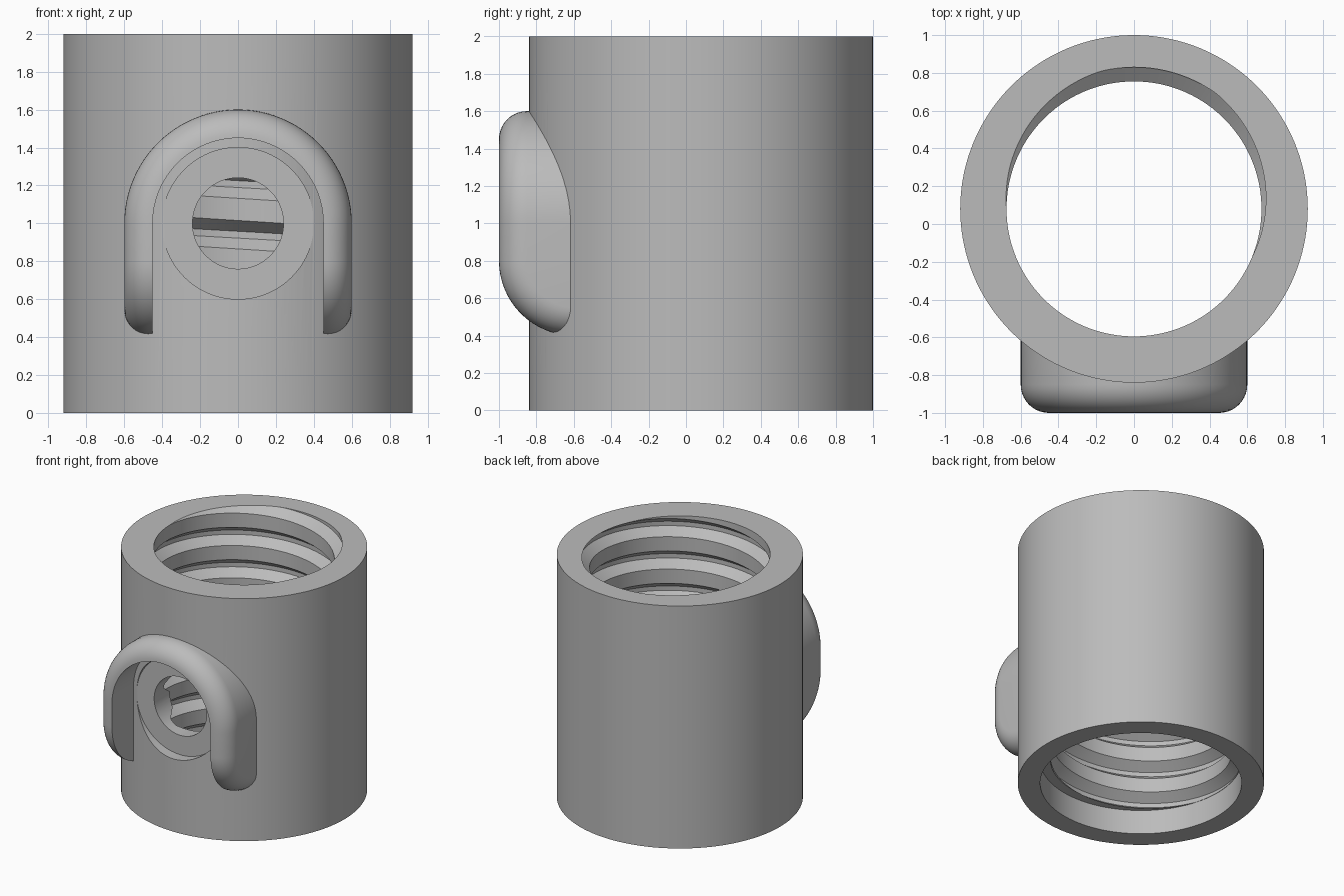
import bpy, bmesh
from math import sin, cos, pi, sqrt, radians

if "Cube" in bpy.data.objects:
    bpy.data.objects.remove(bpy.data.objects["Cube"])

CY = 0.08                        # tube axis position in y
OUTER, MINOR, MAJOR = 0.92, 0.675, 0.75
HEIGHT, SHELF = 2.0, 0.2
PITCH, PHASE = 0.267, 0.94       # groove centre height at the back
ROOT, FOOT = 0.018, 0.075        # groove half widths at root and at mouth
COLS = 144

gray = bpy.data.materials.new("plain gray")
gray.use_nodes = True
color = (0.5, 0.5, 0.5, 1)
gray.diffuse_color = color
gray.node_tree.nodes["Principled BSDF"].inputs["Base Color"].default_value = color


def loft(name, loops, caps=False):
    """Skin a row of closed loops with equal point counts."""
    bm = bmesh.new()
    rows = [[bm.verts.new(p) for p in loop] for loop in loops]
    n = len(rows[0])
    for a, b in zip(rows, rows[1:]):
        for j in range(n):
            k = (j + 1) % n
            bm.faces.new((a[j], a[k], b[k], b[j]))
    if caps:
        bm.faces.new(rows[0])
        bm.faces.new(rows[-1])
    bmesh.ops.remove_doubles(bm, verts=bm.verts, dist=0.0004)
    bmesh.ops.recalc_face_normals(bm, faces=bm.faces)
    mesh = bpy.data.meshes.new(name)
    bm.to_mesh(mesh)
    bm.free()
    ob = bpy.data.objects.new(name, mesh)
    bpy.context.collection.objects.link(ob)
    mesh.materials.append(gray)
    return ob


def select(ob):
    bpy.ops.object.select_all(action="DESELECT")
    ob.select_set(True)
    bpy.context.view_layer.objects.active = ob


def smooth(ob):
    select(ob)
    bpy.ops.object.shade_smooth_by_angle(angle=radians(30))


def bore_radius(z, groove):
    """Radius of the threaded bore at a height, given a groove centre height."""
    off = abs((z - groove + PITCH / 2) % PITCH - PITCH / 2)
    t = min(max((off - ROOT) / (FOOT - ROOT), 0), 1)
    return MAJOR + (MINOR - MAJOR) * t


# Threaded tube: each column follows the wall outline, shifted along the helix
def tube_column(i):
    turn = i / COLS
    groove = PHASE + PITCH * (turn - 0.25)
    outline = [(OUTER, 0), (OUTER, HEIGHT)]
    for k in range(6, -6, -1):
        for off in (FOOT, ROOT, -ROOT, -FOOT):
            z = min(max(groove + k * PITCH + off, SHELF), HEIGHT)
            outline.append((bore_radius(z, groove), z))
    outline += [(MAJOR + 0.003, SHELF), (MAJOR + 0.003, 0)]
    a = 2 * pi * turn
    return [(r * cos(a), CY + r * sin(a), z) for r, z in outline]


tube = loft("threaded_tube", [tube_column(i) for i in range(COLS + 1)])


# Side hole and its flat round seat
def cut(name, radius, y_end):
    y_start = -1.3
    bpy.ops.mesh.primitive_cylinder_add(
        vertices=96, radius=radius, depth=y_end - y_start,
        location=(0, (y_start + y_end) / 2, 1), rotation=(pi / 2, 0, 0))
    cutter = bpy.context.object
    cutter.name = name
    cutter.data.materials.append(gray)
    mod = tube.modifiers.new(name, "BOOLEAN")
    mod.operation, mod.solver, mod.object = "DIFFERENCE", "EXACT", cutter
    select(tube)
    bpy.ops.object.modifier_apply(modifier=name)
    bpy.data.objects.remove(cutter)


cut("seat_cutter", 0.4, -0.75)
cut("hole_cutter", 0.24, -0.3)
smooth(tube)

# Arched hood: a rounded section swept up one leg, over the arch and down
IN_R, FILLET, BEND = 0.45, 0.15, 0.4


def section(place):
    arc = [(IN_R + FILLET * sin(a), FILLET * (1 - cos(a)))
           for a in (j * pi / 20 for j in range(11))]
    ends = [(IN_R + FILLET, None), (IN_R, None)]
    return [place(r, d) for r, d in arc + ends]


def depth(x, d):
    # the back of the hood sits just inside the tube wall
    return min(BEND, 1 + CY - sqrt(0.87 ** 2 - x * x)) if d is None else d


def leg(side, bend):
    def place(r, d):
        reach = BEND - depth(r, d)
        return (side * r, BEND - 1 - reach * cos(bend), 0.8 - reach * sin(bend))
    return section(place)


def arch(t):
    def place(r, d):
        x = r * cos(t)
        return (x, -1 + depth(x, d), 1 + r * sin(t))
    return section(place)


bends = [i * pi / 32 for i in range(17)]
loops = [leg(1, b) for b in reversed(bends)]
loops += [arch(i * pi / 48) for i in range(49)]
loops += [leg(-1, b) for b in bends]
smooth(loft("arched_hood", loops, caps=True))
